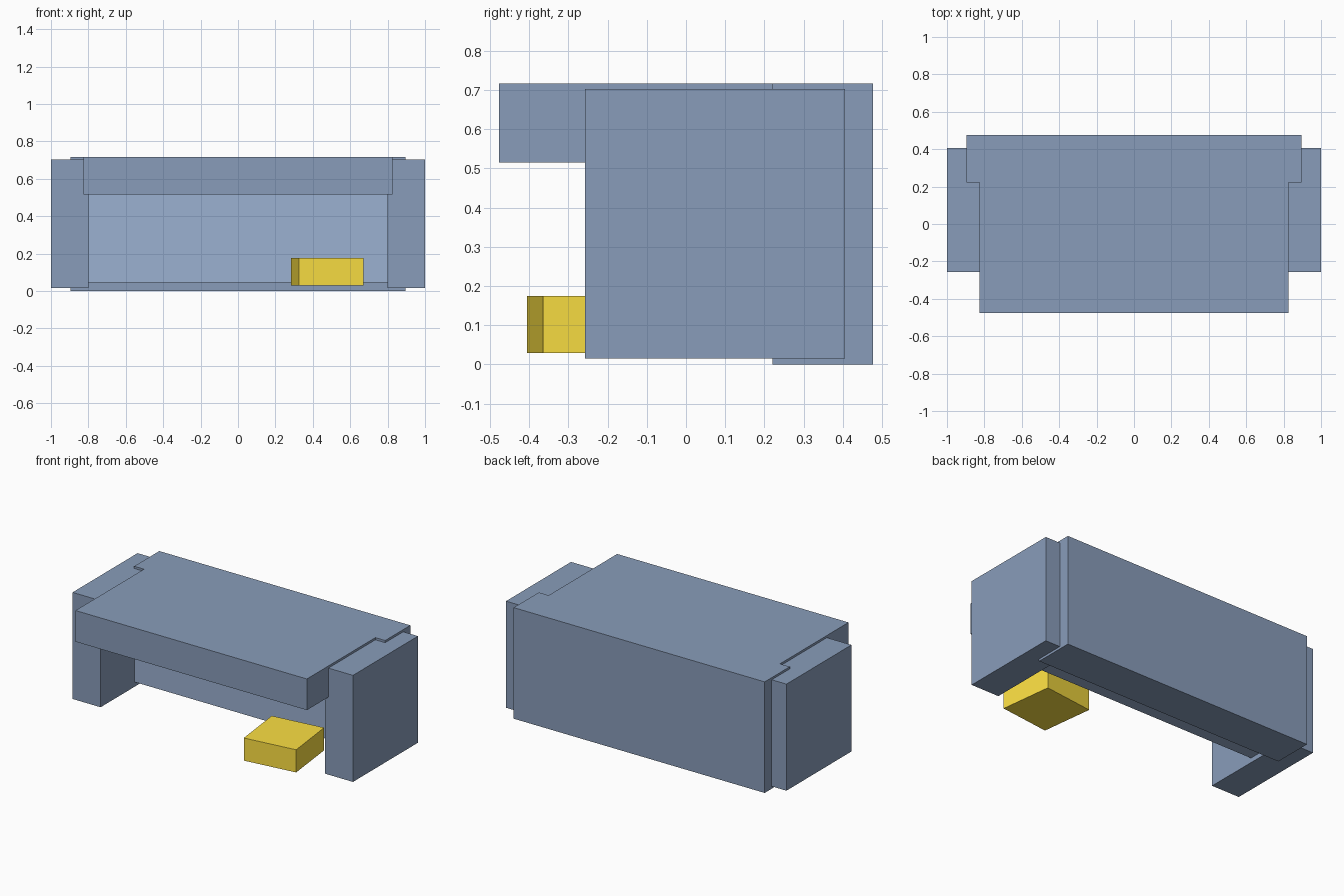
import bpy
import math

if "Cube" in bpy.data.objects:
    bpy.data.objects.remove(bpy.data.objects["Cube"])


def paint(name, rgb):
    mat = bpy.data.materials.new(name)
    mat.diffuse_color = (*rgb, 1)
    mat.use_nodes = True
    mat.node_tree.nodes["Principled BSDF"].inputs["Base Color"].default_value = mat.diffuse_color
    return mat


slate = paint("slate", (0.25, 0.335, 0.49))
light_slate = paint("light_slate", (0.33, 0.44, 0.64))
yellow = paint("yellow", (0.97, 0.74, 0.055))


def box(name, x, y, z, mat, turn=0.0):
    """Box from (min, max) ranges, optionally turned about its vertical axis."""
    lo, hi = zip(x, y, z)
    centre = [(a + b) / 2 for a, b in zip(lo, hi)]
    bpy.ops.mesh.primitive_cube_add(size=1, location=centre)
    ob = bpy.context.object
    ob.name = name
    ob.scale = [b - a for a, b in zip(lo, hi)]
    bpy.ops.object.transform_apply(location=False, rotation=False, scale=True)
    ob.rotation_euler.z = turn
    ob.data.materials.append(mat)
    return ob


# Thick back panel standing on the floor, full height
BACK_FRONT, BACK = 0.221, 0.477
box("back_panel", (-0.895, 0.895), (BACK_FRONT, BACK), (0, 0.716), slate)

# Thick desk top running forward from the back panel, flush with its top
box("desk_top", (-0.825, 0.825), (-0.477, BACK_FRONT), (0.515, 0.716), slate)

# Lighter inner panel in the knee space, slightly off the floor
box("inner_panel", (-0.81, 0.81), (0.09, BACK_FRONT), (0.045, 0.515), light_slate)

# Side pedestals
for side, label in ((-1, "left"), (1, "right")):
    xs = sorted((side * 0.8, side * 1.0))
    box(label + "_pedestal", xs, (-0.257, 0.405), (0.015, 0.702), slate)

# Small yellow block in the knee space, turned a little
HALF = 0.1735
CX, CY = 0.477, -0.213
box("yellow_block", (CX - HALF, CX + HALF), (CY - HALF, CY + HALF),
    (0.029, 0.175), yellow, turn=math.radians(6.9))
